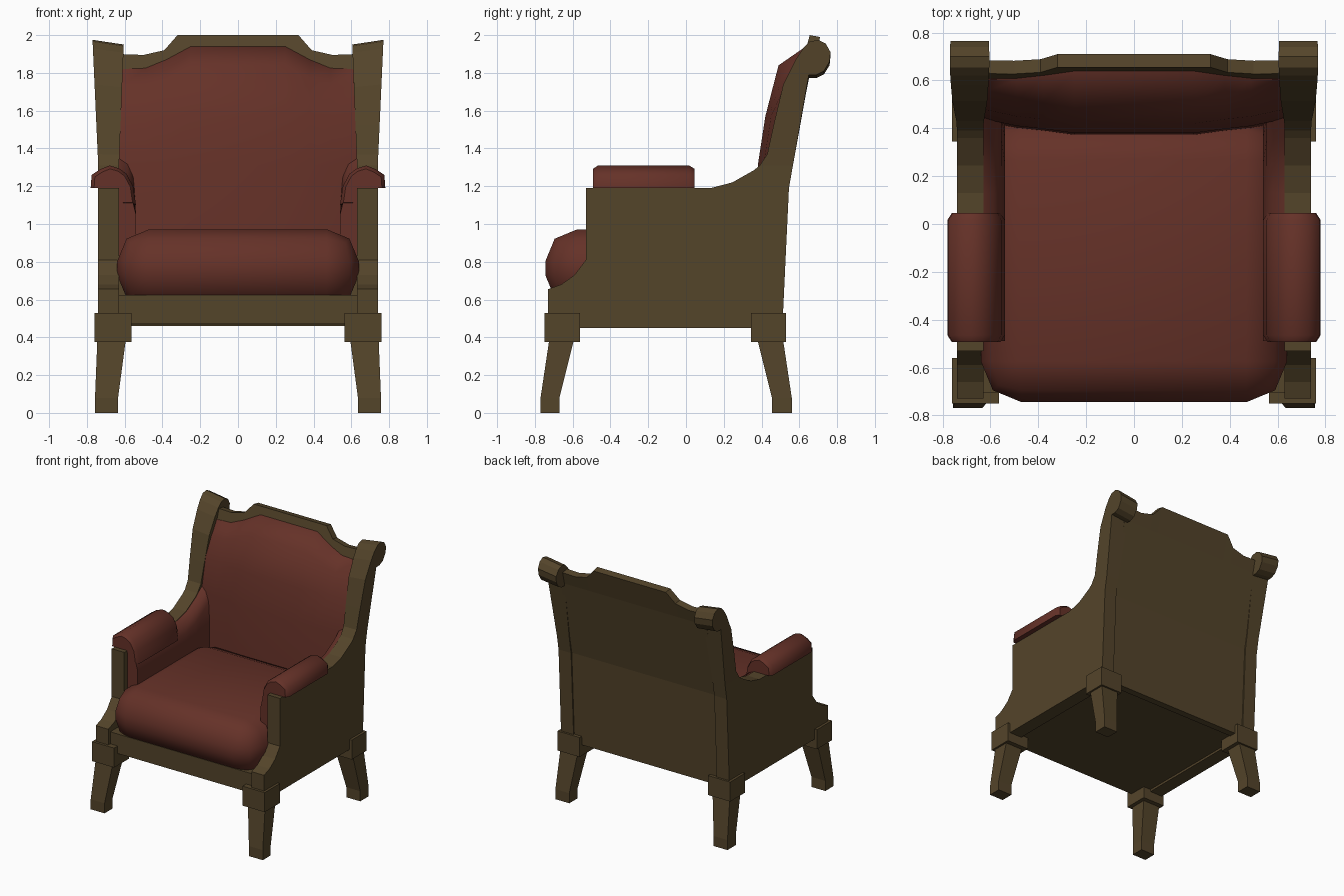
import bpy, bmesh, math

if "Cube" in bpy.data.objects:
    bpy.data.objects.remove(bpy.data.objects["Cube"])


def material(name, rgb):
    m = bpy.data.materials.new(name)
    m.diffuse_color = (*rgb, 1)
    m.use_nodes = True
    m.node_tree.nodes["Principled BSDF"].inputs["Base Color"].default_value = m.diffuse_color
    return m


WOOD = material("dark wood", (0.088, 0.058, 0.023))
RED = material("red leather", (0.130, 0.031, 0.021))


def finish(name, bm, mat, mirror=False, smooth=False):
    bmesh.ops.recalc_face_normals(bm, faces=bm.faces)
    me = bpy.data.meshes.new(name)
    bm.to_mesh(me)
    bm.free()
    me.materials.append(mat)
    if smooth:
        for p in me.polygons:
            p.use_smooth = True
        me.set_sharp_from_angle(angle=math.radians(50))
    ob = bpy.data.objects.new(name, me)
    bpy.context.collection.objects.link(ob)
    if mirror:
        ob.modifiers.new("mirror", 'MIRROR').use_mirror_merge = False
    return ob


def loft(name, sections, mat, mirror=False, smooth=False):
    """Join closed rings of points and cap both ends."""
    bm = bmesh.new()
    rings = [[bm.verts.new(p) for p in s] for s in sections]
    n = len(rings[0])
    for a, b in zip(rings, rings[1:]):
        for i in range(n):
            j = (i + 1) % n
            bm.faces.new((a[i], a[j], b[j], b[i]))
    bm.faces.new(rings[0])
    bm.faces.new(rings[-1])
    return finish(name, bm, mat, mirror, smooth)


def box(name, x, y, z, mat, mirror=False, bevel=0, smooth=False):
    bm = bmesh.new()
    bmesh.ops.create_cube(bm, size=1)
    for v in bm.verts:
        v.co = [(r[0] + r[1]) / 2 + c * (r[1] - r[0]) for c, r in zip(v.co, (x, y, z))]
    if bevel:
        bmesh.ops.bevel(bm, geom=bm.edges[:], offset=bevel, segments=2,
                        profile=0.5, affect='EDGES')
    return finish(name, bm, mat, mirror, smooth)


def interp(table, t):
    for (a, u), (b, v) in zip(table, table[1:]):
        if t <= b:
            return u + (v - u) * (t - a) / (b - a)
    return table[-1][1]


# side panels with the curved front and the low arm
panel = [(-.73, .45), (-.73, .655), (-.66, .68), (-.59, .73), (-.53, .81), (-.53, 1.19),
         (.13, 1.19), (.245, 1.22), (.36, 1.285), (.39, 1.31),
         (.566, 1.31), (.545, 1.19), (.51, .45)]
loft("side_panel", [[(x, y, z) for y, z in panel] for x in (.63, .74)], WOOD, True)

# flared back posts ending in a scroll
post = [(.39, 1.31), (.43, 1.37), (.465, 1.53), (.515, 1.74), (.58, 1.87), (.62, 1.93),
        (.655, 1.965), (.70, 1.975), (.74, 1.955), (.765, 1.91), (.76, 1.86),
        (.73, 1.81), (.69, 1.79), (.65, 1.79), (.566, 1.31)]


def post_ring(x, flare):
    ring = []
    for y, z in post:
        t = (z - 1.31) / .66
        xx = x + flare * t
        ring.append((xx, y, z + t * (xx - .77) * .15))
    return ring


loft("back_post", [post_ring(.63, -.025), post_ring(.74, .03)], WOOD, True)

# back frame with the stepped crest
back_line = [(.45, .50), (1.19, .535), (1.79, .655), (2.0, .71)]


def mirrored(half):
    return [(-x, *r) for x, *r in half] + [(x, *r) for x, *r in reversed(half)]


frame = []
for x, top in mirrored([(.64, 1.90), (.50, 1.895), (.39, 1.92), (.32, 2.0)]):
    zs = (.46, 1.19, 1.79, top)
    frame.append([(x, interp(back_line, z) - .055, z) for z in zs]
                 + [(x, interp(back_line, z), z - (.01 if z == top else 0)) for z in reversed(zs)])
loft("back_frame", frame, WOOD)

# bulging back upholstery
pad = []
for x, top, off in mirrored([(.63, 1.82, .06), (.49, 1.825, .03), (.38, 1.87, .018),
                             (.25, 1.94, .0)]):
    rim = interp(back_line, top) - .06
    front = [(x, .37 + off, .75), (x, .38 + off, 1.31), (x, .42 + off, 1.57),
             (x, .49 + off, top - .10), (x, rim, top)]
    pad.append(front + [(x, rim + .03, top), (x, .50, 1.19), (x, .47, .75)])
loft("back_cushion", pad, RED, smooth=True)

# seat cushion, front rail and underside
box("seat_cushion", (-.64, .64), (-.745, .44), (.56, .972), RED, bevel=.17, smooth=True)
box("front_rail", (-.635, .635), (-.705, -.55), (.47, .625), WOOD)
box("bottom_board", (-.635, .635), (-.69, .50), (.468, .50), WOOD)

# padding on the inside of the arms, rising with the panel
heights = [(-.49, 1.19), (.13, 1.19), (.25, 1.22), (.36, 1.28), (.46, 1.36)]
loft("inner_arm_padding",
     [[(.64, y, .75), (.54, y, .75), (.54, y, 1.05), (.555, y, h - .08),
       (.585, y, h - .02), (.635, y, h)] for y, h in heights], RED, True, True)

# rolled arm pads
arm = [(.78, 1.19), (.775, 1.26), (.73, 1.29), (.68, 1.31), (.63, 1.295),
       (.59, 1.265), (.555, 1.20), (.54, 1.10), (.60, 1.10), (.63, 1.19)]


def arm_ring(y, k):
    return [(.66 + (x - .66) * k, y, 1.19 + (z - 1.19) * k) for x, z in arm]


loft("arm_pad", [arm_ring(-.493, .85), arm_ring(-.465, 1), arm_ring(.017, 1),
                 arm_ring(.045, .85)], RED, True, True)

# leg blocks and tapered legs
for name, y0, y1, ys in (("front", -.75, -.56, ((-.77, -.67), (-.77, -.67), (-.725, -.595))),
                         ("back", .345, .53, ((.455, .56), (.455, .56), (.38, .515)))):
    box(name + "_leg_block", (.565, .76), (y0, y1), (.375, .53), WOOD, True)
    xs = ((.635, .757), (.635, .757), (.595, .745))
    loft(name + "_leg",
         [[(a, c, z), (b, c, z), (b, d, z), (a, d, z)]
          for (a, b), (c, d), z in zip(xs, ys, (0, .08, .38))], WOOD, True)
